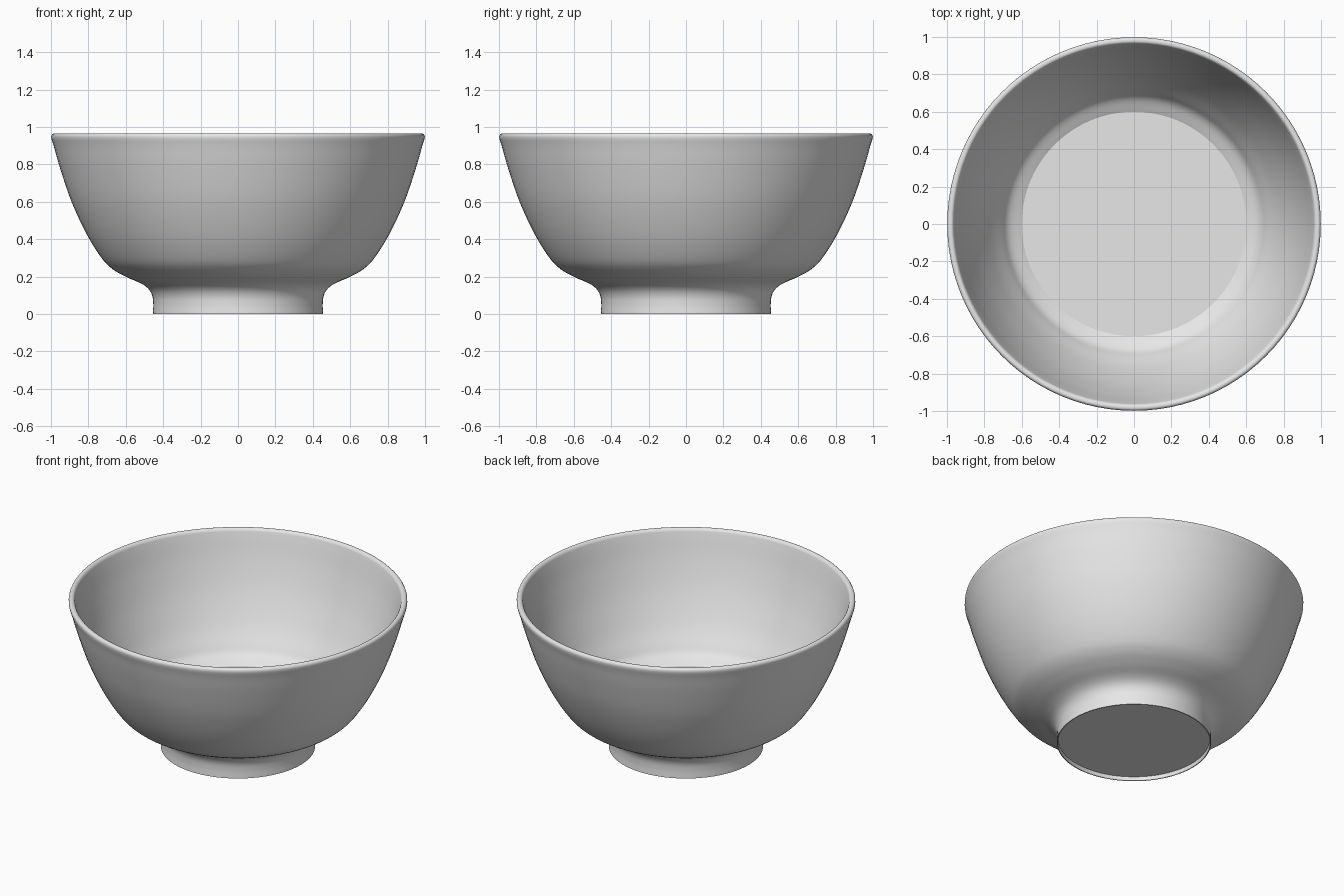
import bpy
import bmesh
import math
from mathutils import Vector

cube = bpy.data.objects.get("Cube")
if cube:
    bpy.data.objects.remove(cube, do_unlink=True)

SEGMENTS = 96

glaze = bpy.data.materials.new("plain grey glaze")
glaze.use_nodes = True
colour = (0.8, 0.8, 0.8, 1)
glaze.diffuse_color = colour
glaze.node_tree.nodes["Principled BSDF"].inputs["Base Color"].default_value = colour


def smooth_path(points, steps=6):
    """Rounded path through (radius, height) points."""
    pts = [Vector((r, 0, z)) for r, z in points]
    pts = [2 * pts[0] - pts[1]] + pts + [2 * pts[-1] - pts[-2]]
    path = []
    for a, b, c, d in zip(pts, pts[1:], pts[2:], pts[3:]):
        for i in range(steps):
            t = i / steps
            path.append(0.5 * (2 * b + (c - a) * t + (2 * a - 5 * b + 4 * c - d) * t ** 2
                               + (3 * b - a - 3 * c + d) * t ** 3))
    return path + [pts[-2]]


# Recessed underside, up to the edge of the foot
underside = [Vector((0, 0, 0.025)), Vector((0.447, 0, 0.025)), Vector((0.449, 0, 0))]

# Foot, outer wall, rounded rim and inner wall
wall = smooth_path([
    (0.455, 0), (0.453, 0.05), (0.458, 0.096), (0.479, 0.134), (0.52, 0.164),
    (0.596, 0.197), (0.671, 0.24), (0.73, 0.3), (0.81, 0.428), (0.89, 0.6),
    (0.95, 0.775), (0.983, 0.89), (0.998, 0.94), (0.994, 0.96), (0.98, 0.965),
    (0.966, 0.957), (0.955, 0.925), (0.915, 0.78), (0.855, 0.61), (0.775, 0.44),
    (0.71, 0.335), (0.67, 0.28), (0.6, 0.24)])

# Flat inner floor
floor = [Vector((0, 0, 0.24))]

# Turn the whole profile around the upright axis
bm = bmesh.new()
verts = [bm.verts.new(p) for p in underside + wall + floor]
edges = [bm.edges.new(pair) for pair in zip(verts, verts[1:])]
bmesh.ops.spin(bm, geom=verts + edges, cent=(0, 0, 0), axis=(0, 0, 1),
               angle=math.tau, steps=SEGMENTS, use_merge=True)
bmesh.ops.remove_doubles(bm, verts=bm.verts, dist=0.0002)
bmesh.ops.recalc_face_normals(bm, faces=bm.faces)

mesh = bpy.data.meshes.new("bowl")
bm.to_mesh(mesh)
bm.free()
mesh.materials.append(glaze)
bowl = bpy.data.objects.new("bowl", mesh)
bpy.context.collection.objects.link(bowl)

bpy.ops.object.select_all(action="DESELECT")
bowl.select_set(True)
bpy.context.view_layer.objects.active = bowl
bpy.ops.object.shade_smooth_by_angle(angle=math.radians(20))
